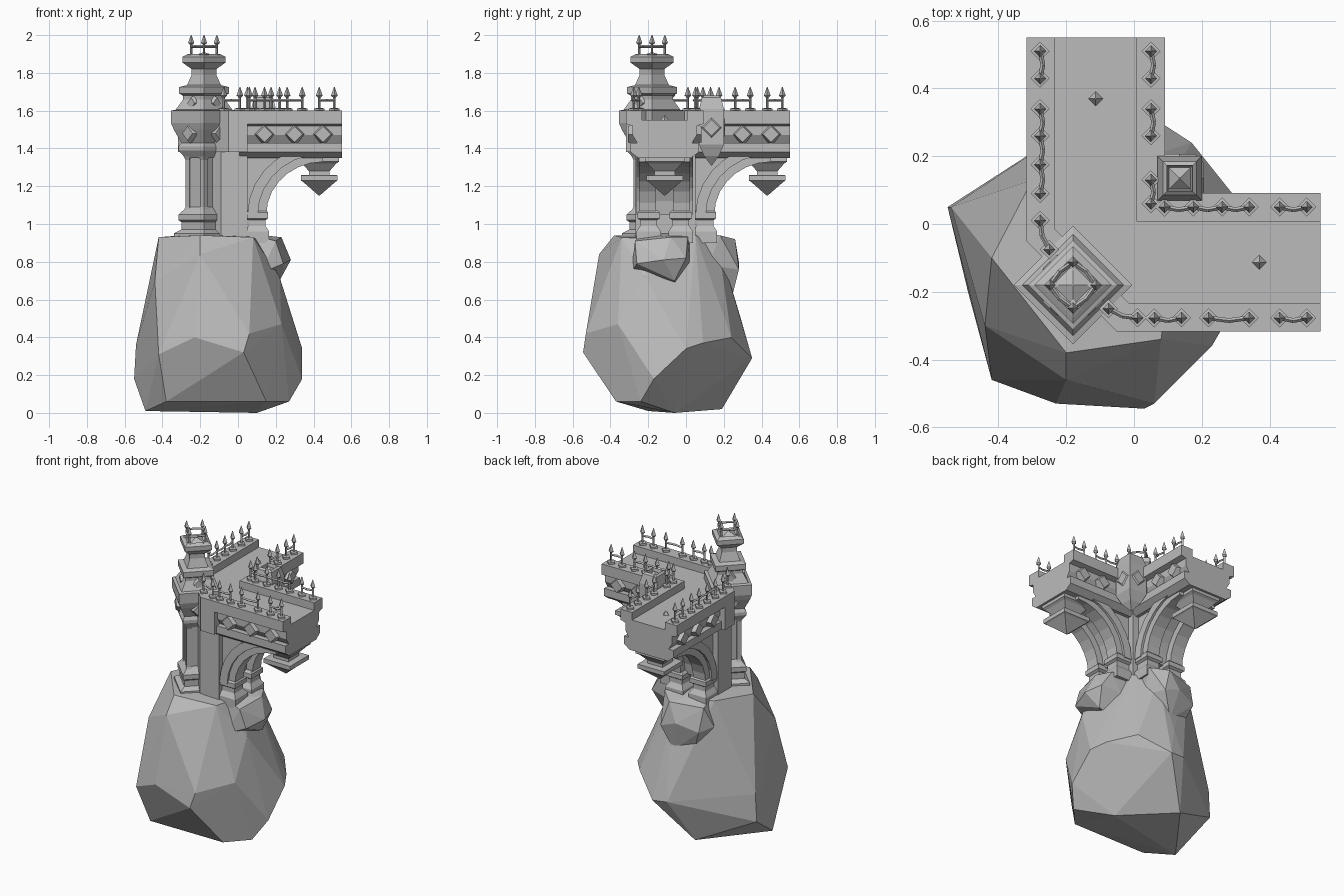
import bpy, bmesh, math
from mathutils import Vector

if "Cube" in bpy.data.objects:
    bpy.data.objects.remove(bpy.data.objects["Cube"])

stone = bpy.data.materials.new("grey stone")
stone.use_nodes = True
GREY = (0.5, 0.5, 0.5, 1)
stone.diffuse_color = GREY
stone.node_tree.nodes["Principled BSDF"].inputs["Base Color"].default_value = GREY

MID = -0.113   # centre line of each walkway arm
COL = -0.18    # corner tower position on both axes


def finish(name, bm):
    bmesh.ops.recalc_face_normals(bm, faces=bm.faces)
    me = bpy.data.meshes.new(name)
    bm.to_mesh(me)
    bm.free()
    me.materials.append(stone)
    ob = bpy.data.objects.new(name, me)
    bpy.context.collection.objects.link(ob)
    return ob


def both(ob):
    """Copy a part across the x = y diagonal."""
    bm = bmesh.new()
    bm.from_mesh(ob.data)
    for v in bm.verts:
        v.co.x, v.co.y = v.co.y, v.co.x
    finish(ob.name + "_mirrored", bm)


def add_stack(bm, prof, cx, cy, z=0, diamond=False):
    """Four-sided tower from (half size, height) pairs."""
    corners = [(1, 0), (0, 1), (-1, 0), (0, -1)] if diamond else [(1, 1), (-1, 1), (-1, -1), (1, -1)]
    rings = [[bm.verts.new((cx + r * a, cy + r * b, z + h)) for a, b in corners] for r, h in prof]
    for lo, hi in zip(rings, rings[1:]):
        for i in range(4):
            j = (i + 1) % 4
            bm.faces.new((lo[i], lo[j], hi[j], hi[i]))
    bm.faces.new(rings[0])
    bm.faces.new(rings[-1])


def stack(name, prof, cx, cy, diamond=False):
    bm = bmesh.new()
    add_stack(bm, prof, cx, cy, 0, diamond)
    return finish(name, bm)


def prism(name, pts, axis, lo, hi):
    place = {"x": lambda p, d: (d, *p), "y": lambda p, d: (p[0], d, p[1]), "z": lambda p, d: (*p, d)}[axis]
    bm = bmesh.new()
    a, b = ([bm.verts.new(place(p, d)) for p in pts] for d in (lo, hi))
    bm.faces.new(a)
    bm.faces.new(b)
    for i in range(len(pts)):
        j = (i + 1) % len(pts)
        bm.faces.new((a[i], a[j], b[j], b[i]))
    return finish(name, bm)


def hull(name, pts):
    """Faceted rock; points are in hundredths of a unit."""
    bm = bmesh.new()
    for p in pts:
        bm.verts.new([c / 100 for c in p])
    res = bmesh.ops.convex_hull(bm, input=bm.verts)
    bmesh.ops.delete(bm, geom=[v for v in res["geom_interior"] if isinstance(v, bmesh.types.BMVert)], context="VERTS")
    finish(name, bm)


def add_bar(bm, a, b, r):
    a, b = Vector(a), Vector(b)
    q = (b - a).to_track_quat("Z", "Y")
    m = q.to_matrix().to_4x4()
    m.translation = (a + b) / 2
    bmesh.ops.create_cone(bm, cap_ends=True, segments=4, radius1=r, radius2=r, depth=(b - a).length, matrix=m)


def add_stud(bm, pos, normal, r, depth):
    """Bevelled diamond stud on a wall."""
    m = Vector(normal).to_track_quat("Z", "Y").to_matrix().to_4x4()
    m.translation = Vector(pos) + Vector(normal).normalized() * depth / 2
    bmesh.ops.create_cone(bm, cap_ends=True, segments=4, radius1=r, radius2=r * 0.7, depth=depth, matrix=m)


# Rock base and the two boulders under the arch feet
hull("rock_base", [
    (-42, -10, 93), (-20, -38, 94), (8, -34, 93), (-30, 13, 94), (5, 5, 94), (10, -20, 92), (-5, 17, 90),
    (-20, -46, 84), (-44, -30, 70), (-42, -46, 31), (-23, -53, 40), (3, -54.5, 32), (6, -53, 42),
    (23, -36, 47), (22, -22, 72), (34, 0, 34), (34, -17, 18), (29, 9, 37), (17, 24, 40), (0, 35, 29),
    (-10, 34, 30), (-7, 29, 50), (-55, 5, 18), (-54, 5, 36), (-49, -20, 1), (-38, -37, 6), (10, -6, 0),
    (27, -24, 6), (15, -37, 6), (-20, 19, 2)])
hull("front_boulder", [
    (5, -24, 95), (5, 2, 95), (18, 1, 93), (23, -8, 93), (20, -27, 91), (28, -12, 81), (25, 0, 82),
    (24, -26, 79), (22, -6, 70), (12, -29, 74), (12, 2, 80), (8, -5, 66)])
hull("side_boulder", [
    (-24, 5, 95), (2, 5, 95), (3, 18, 94), (-6, 26, 92), (-27, 20, 91), (-12, 28, 80), (-1, 28, 76),
    (-26, 24, 76), (-31, 15, 78), (-8, 24, 60), (-20, 20, 61), (2, 12, 78), (-8, 6, 62)])

# Corner pier, floor and angled parapet
E, I, C, F = -0.318, 0.007, -0.05, -0.268
prism("corner_pier", [(F, 0.05), (F, -0.09), (-0.09, F), (0.05, F), (0.05, 0.05)], "z", 0.88, 1.4)
prism("corner_floor", [(E, I), (E, C), (C, E), (I, E), (I, I)], "z", 1.38, 1.55)
prism("corner_parapet", [(E, I), (E, C), (C, E), (I, E), (I, -0.233), (-0.015, -0.233),
                         (-0.233, -0.015), (-0.233, I)], "z", 1.53, 1.6)
both(prism("plain_panel", [(C, E), (0.05, E), (0.05, -0.24), (C, -0.24)], "z", 1.38, 1.599))

# Walkway arms with raised parapets and a recessed frieze
half = [(0.12, 1.55), (0.12, 1.6), (0.205, 1.6), (0.205, 1.53), (0.17, 1.52), (0.17, 1.47),
        (0.145, 1.43), (0.18, 1.43), (0.18, 1.38), (0.14, 1.35)]
section = [(MID + y, z) for y, z in half] + [(MID - y, z) for y, z in reversed(half)]
both(prism("walkway_arm", section, "x", I, 0.55))
bm = bmesh.new()
for side in (-1, 1):
    for x in (0.14, 0.3, 0.45):
        add_stud(bm, (x, MID + side * 0.15, 1.475), (0, side, 0), 0.06, 0.045)
both(finish("frieze_studs", bm))


# Arches: twin ribs, a set-back web and a filled spandrel
def arc(r, steps=7):
    return [(0.45 - r * math.cos(t), 1.05 + r * math.sin(t) * 0.93)
            for t in (i * math.pi / 2 / steps for i in range(steps + 1))]


def arch(name, r_in, r_out, lo, hi):
    both(prism(name, arc(r_in) + arc(r_out)[::-1], "y", MID + lo, MID + hi))


arch("arch_rib_front", 0.3, 0.36, -0.135, -0.045)
arch("arch_rib_back", 0.3, 0.36, 0.045, 0.135)
arch("arch_band", 0.345, 0.4, -0.15, 0.15)
both(prism("arch_spandrel", arc(0.37) + [(0.45, 1.42), (0.03, 1.42), (0.03, 1.05)], "y", MID - 0.12, MID + 0.12))
bm = bmesh.new()
for side in (-0.085, 0.085):
    add_stack(bm, [(0.065, 0.9), (0.065, 0.96), (0.045, 0.99), (0.045, 1.02), (0.06, 1.03), (0.06, 1.06),
                   (0.045, 1.075)], 0.1, MID + side)
both(finish("arch_feet", bm))

# Hanging pendants under the arm ends
both(stack("arch_pendant", [(0.002, 1.15), (0.088, 1.225), (0.097, 1.23), (0.097, 1.258), (0.055, 1.26),
                            (0.055, 1.28), (0.09, 1.32), (0.105, 1.33), (0.105, 1.36), (0.12, 1.4)], 0.43, MID))

# Small pier hung in the inner corner
P = 0.135
stack("inner_corner_pier", [(0.002, 1.31), (0.04, 1.36), (0.065, 1.42), (0.065, 1.61), (0.05, 1.67),
                            (0.038, 1.68), (0.032, 1.65), (0.002, 1.68)], P, P)
bm = bmesh.new()
for n in ((1, 0, 0), (0, 1, 0)):
    add_stud(bm, Vector((P, P, 1.51)) + Vector(n) * 0.06, n, 0.06, 0.012)
finish("inner_pier_panels", bm)

# Corner tower
stack("tower_base", [(0.16, 0.9), (0.16, 0.95), (0.12, 0.97), (0.12, 1.01), (0.135, 1.02), (0.135, 1.05),
                     (0.09, 1.09), (0.09, 1.36)], COL, COL, True)
bm = bmesh.new()
for a, b in ((1, 0), (0, 1), (-1, 0), (0, -1)):
    add_stack(bm, [(0.03, 1.04), (0.03, 1.07), (0.02, 1.09), (0.02, 1.34), (0.03, 1.36), (0.03, 1.4)],
              COL + 0.078 * a, COL + 0.078 * b, 0, True)
finish("tower_shafts", bm)
stack("tower_head", [(0.1, 1.35), (0.135, 1.39), (0.135, 1.41), (0.12, 1.43), (0.16, 1.5), (0.175, 1.535),
                     (0.175, 1.6), (0.15, 1.605), (0.11, 1.66), (0.11, 1.68), (0.132, 1.69), (0.132, 1.725),
                     (0.09, 1.735), (0.065, 1.79), (0.065, 1.82), (0.115, 1.855), (0.115, 1.885),
                     (0.085, 1.9), (0.06, 1.89), (0.002, 1.91)], COL, COL, True)
bm = bmesh.new()
for n in ((-1, -1, 0), (1, -1, 0), (-1, 1, 0)):
    add_stud(bm, Vector((COL, COL, 1.48)) + Vector(n) * 0.07, n, 0.055, 0.025)
    add_stud(bm, Vector((COL, COL, 1.64)) + Vector(n) * 0.055, n, 0.04, 0.02)
finish("tower_studs", bm)

# Spear-topped railings, given as runs of posts
SPEAR = [(0.028, 0), (0.028, 0.012), (0.007, 0.014), (0.007, 0.07), (0.018, 0.08), (0.002, 0.125)]


def railing(name, runs, z, scale=1):
    bm = bmesh.new()
    for run in runs:
        for x, y in run:
            add_stack(bm, [(r * scale, h * scale) for r, h in SPEAR], x, y, z, True)
        for a, b in zip(run, run[1:]):
            p, q = Vector((*a, z + 0.055)), Vector((*b, z + 0.055))
            bow = (q - p).cross(Vector((0, 0, 1))).normalized() * 0.008
            m = (p + q) / 2 + bow
            add_bar(bm, p, m, 0.007)
            add_bar(bm, m, q, 0.007)
    return finish(name, bm)


OUT, INN = -0.277, 0.05
pair = [0.43, 0.51]
row = [0.09, 0.175, 0.26, 0.34]
railing("front_railing", [[(x, OUT) for x in r] for r in (pair, [0.22, 0.34], [0.06, 0.14])], 1.6)
railing("inner_front_railing", [[(x, INN) for x in r] for r in (pair, row)], 1.6)
railing("side_railing", [[(OUT, y) for y in r] for r in (pair, row)], 1.6)
railing("inner_side_railing", [[(INN, y) for y in r] for r in (pair, [0.26, 0.34], [0.06, 0.13])], 1.6)
both(railing("corner_railing", [[(-0.075, -0.25), (0.01, OUT)]], 1.6))
D = 0.068
ring = [(COL + D, COL), (COL, COL + D), (COL - D, COL), (COL, COL - D), (COL + D, COL)]
railing("tower_railing", [ring], 1.885, 0.92)

# Loose stone chips on the walkways
bm = bmesh.new()
add_stack(bm, [(0.025, 1.545), (0.002, 1.575)], 0.37, MID, 0, True)
both(finish("stone_chips", bm))
